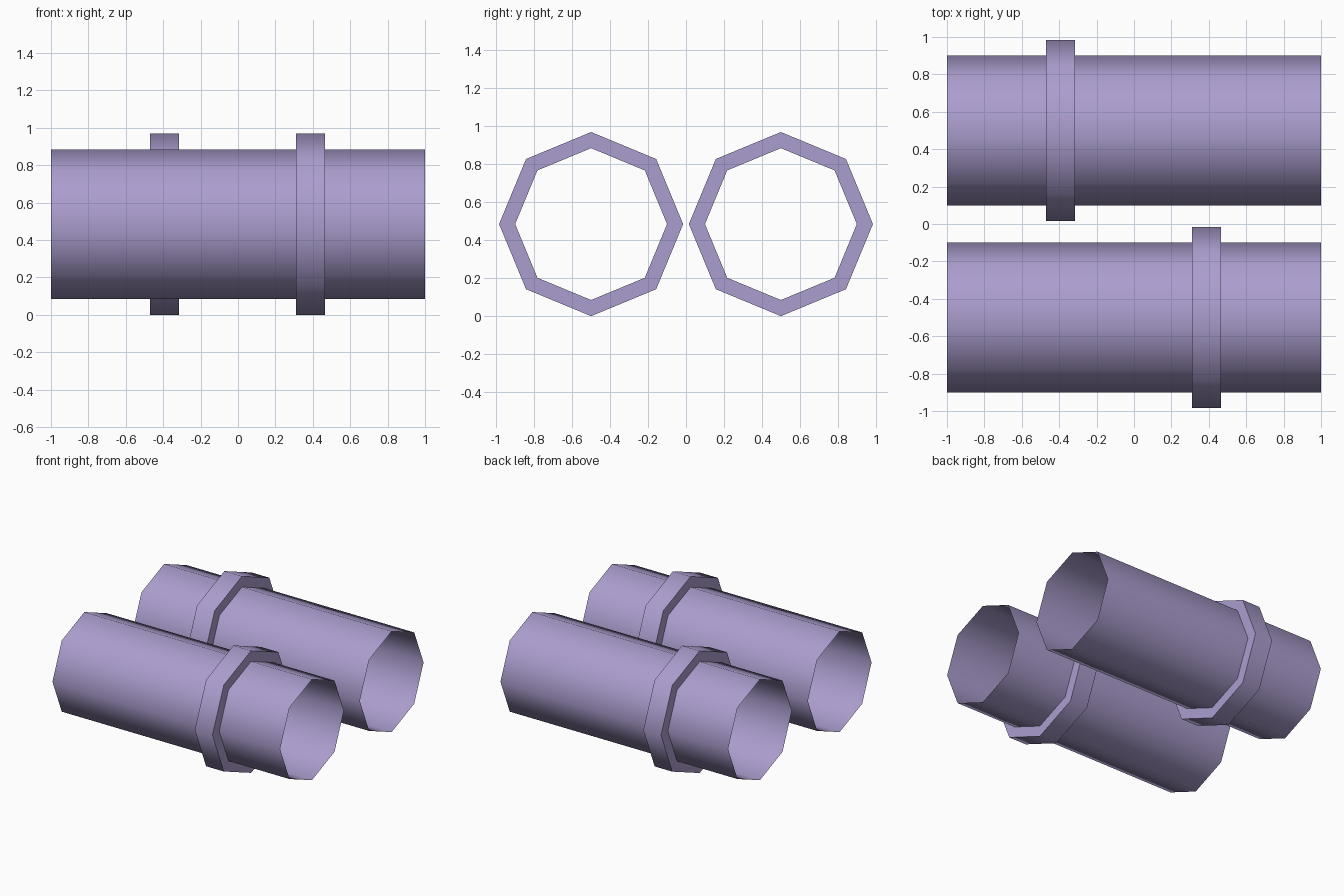
import bpy, math

if "Cube" in bpy.data.objects:
    bpy.data.objects.remove(bpy.data.objects["Cube"])

SIDES = 8
TUBE_R, COLLAR_R = 0.40, 0.485

mat = bpy.data.materials.new("lilac")
mat.diffuse_color = (0.41, 0.34, 0.62, 1)
mat.use_nodes = True
mat.node_tree.nodes["Principled BSDF"].inputs["Base Color"].default_value = mat.diffuse_color


def lathe_x(name, profile, y):
    """Sweep (x, radius) points around a lengthwise axis, one corner pointing up."""
    verts, faces = [], []
    for x, r in profile:
        for i in range(SIDES):
            a = 2 * math.pi * i / SIDES
            verts.append((x, r * math.cos(a), r * math.sin(a)))
    for k in range(len(profile) - 1):
        for i in range(SIDES):
            j = (i + 1) % SIDES
            a, b = k * SIDES, (k + 1) * SIDES
            faces.append((a + i, a + j, b + j, b + i))
    # outward normals
    faces = [f[::-1] for f in faces]
    mesh = bpy.data.meshes.new(name)
    mesh.from_pydata(verts, [], faces)
    mesh.materials.append(mat)
    obj = bpy.data.objects.new(name, mesh)
    obj.location = (0, y, COLLAR_R)
    bpy.context.collection.objects.link(obj)
    bpy.ops.object.select_all(action='DESELECT')
    obj.select_set(True)
    bpy.context.view_layer.objects.active = obj
    bpy.ops.object.shade_smooth_by_angle(angle=math.radians(50))
    return obj


# Two open-ended pipes, each with a raised collar offset from the middle
for side, y, x0, x1 in (("front", -0.5, 0.31, 0.465), ("back", 0.5, -0.47, -0.315)):
    lathe_x(side + "_pipe", [(-1, TUBE_R), (1, TUBE_R)], y)
    lathe_x(side + "_collar",
            [(x0, TUBE_R), (x0, COLLAR_R), (x1, COLLAR_R), (x1, TUBE_R)], y)
